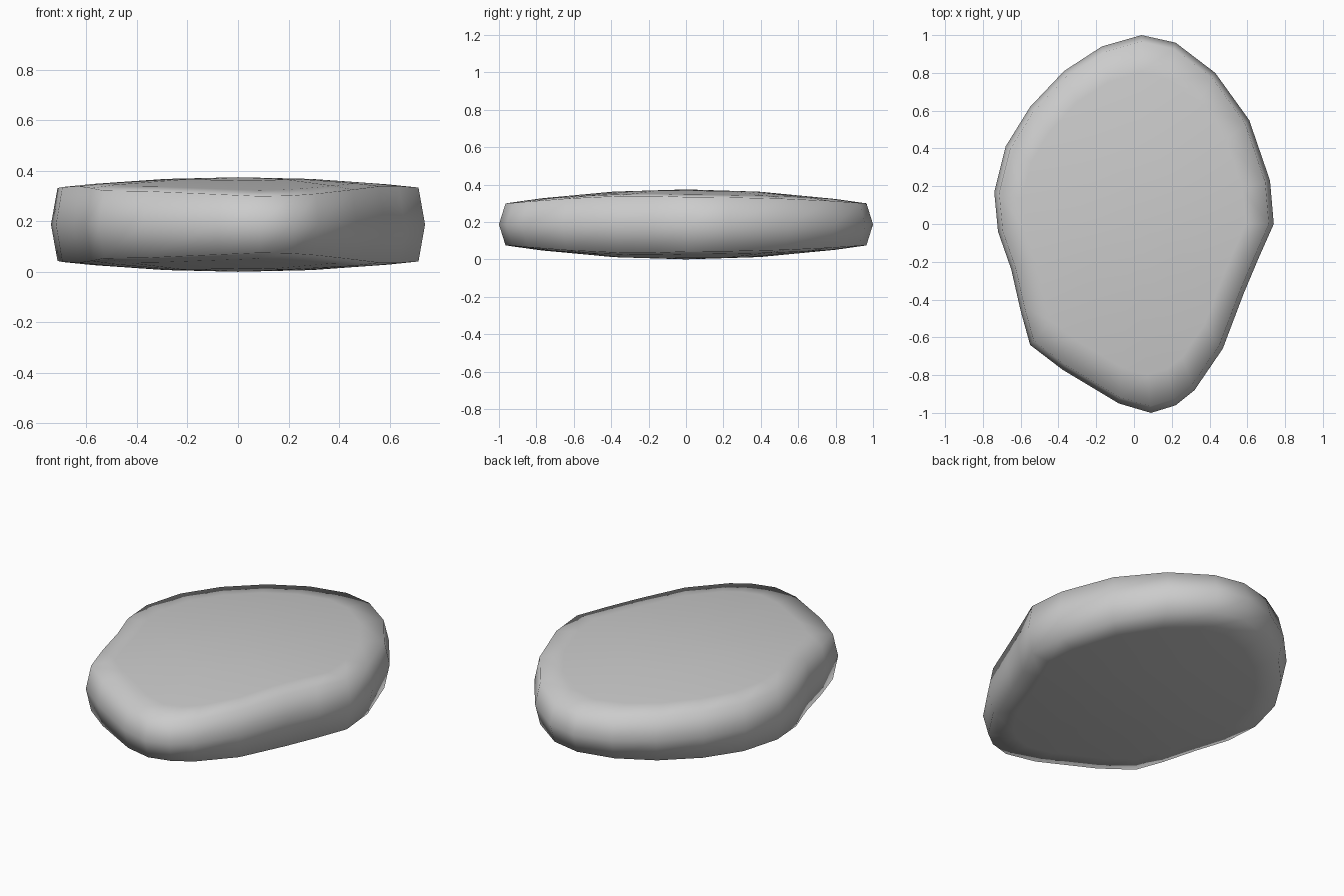
import bpy, bmesh

if "Cube" in bpy.data.objects:
    bpy.data.objects.remove(bpy.data.objects["Cube"])

# Pebble outline seen from above, counterclockwise
OUTLINE = [(0.04, 1.0), (-0.17, 0.94), (-0.37, 0.81), (-0.55, 0.62), (-0.68, 0.41),
           (-0.74, 0.17), (-0.72, -0.04), (-0.65, -0.24), (-0.60, -0.46), (-0.55, -0.64),
           (-0.38, -0.77), (-0.08, -0.95), (0.09, -1.0), (0.22, -0.96), (0.32, -0.88),
           (0.47, -0.66), (0.58, -0.37), (0.66, -0.18), (0.74, 0.0), (0.72, 0.23),
           (0.61, 0.55), (0.43, 0.80), (0.22, 0.96)]
MID = 0.19


def half_height(x, y):
    return 0.187 - 0.08 * (x * x + y * y)


def ring(bm, scale, side):
    """Outline scaled inwards, on the top (1), bottom (-1) or equator (0)."""
    return [bm.verts.new((x * scale, y * scale,
                          MID + side * half_height(x * scale, y * scale)))
            for x, y in OUTLINE]


bm = bmesh.new()
n = len(OUTLINE)

# Rings from the bottom face, over the rim, to the top face
levels = [(0.4, -1), (0.8, -1), (0.965, -1), (1.0, 0), (0.965, 1), (0.8, 1), (0.4, 1)]
rings = [ring(bm, s, side) for s, side in levels]
for a, b in zip(rings, rings[1:]):
    for i in range(n):
        j = (i + 1) % n
        bm.faces.new((a[i], a[j], b[j], b[i]))

# Close both faces with a fan around a centre point
for edge, side in ((rings[0], -1), (rings[-1], 1)):
    centre = bm.verts.new((0, 0, MID + side * half_height(0, 0)))
    for i in range(n):
        bm.faces.new((edge[i], edge[(i + 1) % n], centre))

# Consistent normals, smooth shading, standing on the ground
bmesh.ops.recalc_face_normals(bm, faces=bm.faces)
for f in bm.faces:
    f.smooth = True
low = min(v.co.z for v in bm.verts)
bmesh.ops.translate(bm, verts=bm.verts, vec=(0, 0, -low))

mesh = bpy.data.meshes.new("flat_stone")
bm.to_mesh(mesh)
bm.free()
bpy.context.collection.objects.link(bpy.data.objects.new("flat_stone", mesh))
